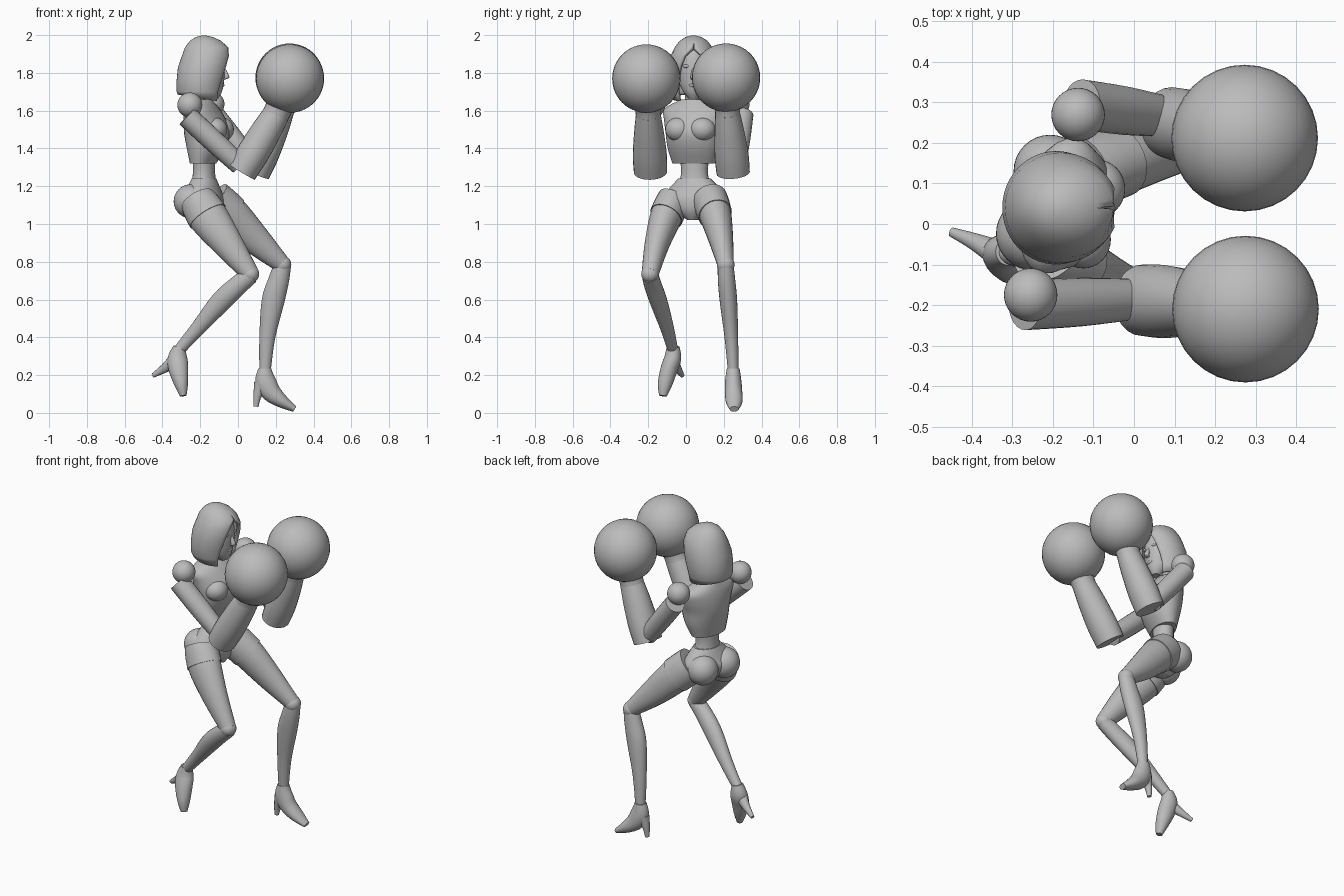
import bpy, bmesh
from math import cos, sin, pi, radians
from mathutils import Vector

cube = bpy.data.objects.get("Cube")
if cube:
    bpy.data.objects.remove(cube, do_unlink=True)

GREY = (0.5, 0.5, 0.5, 1)
grey = bpy.data.materials.new("plain grey")
grey.use_nodes = True
grey.diffuse_color = GREY
grey.node_tree.nodes["Principled BSDF"].inputs["Base Color"].default_value = GREY

SIDE = Vector((0.27, 0.96, 0)).normalized()   # twisted hips and shoulders
FWD = Vector((SIDE.y, -SIDE.x, 0))
Y = Vector((0, 1, 0))
parts = []


def finish(name, bm):
    bmesh.ops.recalc_face_normals(bm, faces=bm.faces)
    mesh = bpy.data.meshes.new(name)
    bm.to_mesh(mesh)
    bm.free()
    mesh.materials.append(grey)
    ob = bpy.data.objects.new(name, mesh)
    bpy.context.collection.objects.link(ob)
    parts.append(ob)
    return ob


def smooth_path(st, steps=4):
    """Catmull-Rom interpolation of stations (x, y, z, width, depth)."""
    p = [st[0]] + list(st) + [st[-1]]
    out = []
    for i in range(1, len(p) - 2):
        for k in range(steps):
            t = k / steps
            out.append([0.5 * (2 * b + (c - a) * t + (2 * a - 5 * b + 4 * c - d) * t * t
                               + (3 * b - a - 3 * c + d) * t ** 3)
                        for a, b, c, d in zip(*p[i - 1:i + 3])])
    return out + [list(st[-1])]


def loft(name, stations, side=Y, level=False, n=24):
    """Skin elliptical rings along a path; level rings stay horizontal."""
    st = smooth_path(stations)
    pts = [Vector(s[:3]) for s in st]
    bm = bmesh.new()
    rings = []
    for i, s in enumerate(st):
        t = pts[min(i + 1, len(pts) - 1)] - pts[max(i - 1, 0)]
        t = Vector((0, 0, 1)) if level else t.normalized()
        v = t.cross(side).normalized()
        u = v.cross(t)
        rings.append([bm.verts.new(pts[i] + u * s[3] * cos(2 * pi * k / n)
                                   + v * s[4] * sin(2 * pi * k / n)) for k in range(n)])
    for a, b in zip(rings, rings[1:]):
        for k in range(n):
            bm.faces.new((a[k], a[(k + 1) % n], b[(k + 1) % n], b[k]))
    bm.faces.new(rings[0])
    bm.faces.new(rings[-1])
    return finish(name, bm)


def ball(name, centre, r, scale=(1, 1, 1)):
    bm = bmesh.new()
    bmesh.ops.create_uvsphere(bm, u_segments=32, v_segments=20, radius=r)
    bmesh.ops.scale(bm, vec=scale, verts=bm.verts)
    bmesh.ops.translate(bm, vec=centre, verts=bm.verts)
    return finish(name, bm)


# Torso
loft("ribcage", [(-.185, .04, 1.32, .115, .065), (-.17, .04, 1.40, .14, .098),
                 (-.165, .04, 1.48, .15, .118), (-.175, .045, 1.55, .165, .108),
                 (-.19, .045, 1.61, .165, .085), (-.2, .045, 1.66, .07, .06)], SIDE, True)
loft("waist", [(-.18, .045, 1.20, .09, .065), (-.18, .045, 1.27, .072, .058),
               (-.18, .045, 1.36, .08, .058)], SIDE, True)
loft("pelvis", [(-.165, .04, 1.02, .03, .05), (-.175, .04, 1.07, .10, .09),
                (-.185, .04, 1.13, .165, .105), (-.182, .045, 1.18, .145, .088),
                (-.18, .045, 1.24, .088, .064)], SIDE, True)
for tag, s in (("near", -1), ("far", 1)):
    c = Vector((-.17, .042, 1.5)) + FWD * .065 + SIDE * s * .065
    ball(tag + "_bust", c, .068, (1, 1.05, .95))
    c = Vector((-.2, .045, 1.12)) - FWD * .03 + SIDE * s * .08
    ball(tag + "_buttock", c, .09)

# Head with face features
loft("neck", [(-.2, .04, 1.6, .055, .055), (-.19, .04, 1.66, .045, .045),
              (-.18, .04, 1.75, .045, .045)], Y, True)
loft("face", [(-.13, .04, 1.665, .025, .025), (-.14, .04, 1.70, .055, .055),
              (-.155, .04, 1.76, .08, .082), (-.165, .04, 1.84, .092, .095),
              (-.17, .04, 1.92, .08, .08), (-.175, .04, 1.96, .03, .03)], Y, True)
loft("nose", [(-.08, .04, 1.83, .008, .008), (-.068, .04, 1.80, .012, .014),
              (-.06, .04, 1.775, .016, .014), (-.075, .04, 1.765, .012, .008)], Y, True, 12)
ball("lips", (-.082, .04, 1.735), .02, (.5, 1.2, .5))
for tag, s in (("near", -1), ("far", 1)):
    ball(tag + "_eye", (-.086, .04 + s * .036, 1.835), .02, (.7, 1, .5))

# Bob hair: rows around the back of the head, opening at the face
rows = [(1.665, -.2, .12, .12, 42), (1.70, -.2, .125, .132, 41), (1.76, -.192, .133, .14, 38),
        (1.83, -.18, .138, .136, 33), (1.89, -.167, .13, .122, 24), (1.935, -.166, .115, .1, 2),
        (1.97, -.172, .082, .073, 0), (1.99, -.178, .045, .042, 0), (1.998, -.18, .01, .01, 0)]
bm = bmesh.new()
n = 36
grid = []
for z, cx, rx, ry, gap in rows:
    angles = [radians(gap + (360 - 2 * gap) * k / n) for k in range(n + 1)]
    grid.append([bm.verts.new((cx + rx * cos(a), .04 + ry * sin(a),
                               z - (.02 * cos(a) if z < 1.69 else 0))) for a in angles])
for a, b in zip(grid, grid[1:]):
    for k in range(n):
        bm.faces.new((a[k], a[k + 1], b[k + 1], b[k]))
bm.faces.new(grid[-1])
bmesh.ops.remove_doubles(bm, verts=bm.verts, dist=.0005)
hair = finish("bob_hair", bm)
solid = hair.modifiers.new("thickness", "SOLIDIFY")
solid.thickness = .02
solid.offset = -1


# Arms: shoulder ball, upper arm, forearm, cuff and round glove
def arm(tag, shoulder, top, elbow, low, wrist, glove):
    def at(p, w, d):
        return (*p, w, d)
    low, wrist, glove = Vector(low), Vector(wrist), Vector(glove)
    ball(tag + "_shoulder", shoulder, .066)
    mid = Vector(top).lerp(Vector(elbow), .5)
    loft(tag + "_upper_arm", [at(top, .062, .058), at(mid, .06, .058), at(elbow, .05, .052)])
    loft(tag + "_forearm", [at(low, .088, .08), at(low.lerp(wrist, .3), .09, .085),
                            at(low.lerp(wrist, .7), .078, .08), at(wrist, .065, .07)])
    loft(tag + "_glove_cuff", [at(wrist.lerp(low, .05), .066, .071),
                               at(wrist.lerp(glove, .2), .07, .074),
                               at(wrist.lerp(glove, .5), .1, .1)])
    ball(tag + "_glove", glove, .181)


arm("near", (-.255, -.175, 1.63), (-.27, -.2, 1.57), (.01, -.185, 1.31),
    (.02, -.188, 1.275), (.205, -.2, 1.585), (.275, -.21, 1.77))
arm("far", (-.138, .27, 1.635), (-.13, .295, 1.58), (.08, .265, 1.31),
    (.09, .25, 1.27), (.225, .22, 1.59), (.273, .212, 1.775))


# Legs: thigh, hem band, knee, shin and heeled shoe
def leg(tag, thigh, shin, shoe, heel):
    loft(tag + "_thigh", thigh)
    hem = [(*s[:3], s[3] + .005, s[4] + .005) for s in smooth_path(thigh)]
    loft(tag + "_short_hem", hem[:6:2])
    knee = Vector(thigh[-1][:3])
    ball(tag + "_knee", knee, .047)
    loft(tag + "_shin", shin)
    loft(tag + "_shoe", shoe)
    loft(tag + "_heel", heel, n=12)


leg("near",
    [(-.215, -.06, 1.13, .085, .09), (-.16, -.105, 1.04, .085, .105),
     (-.05, -.155, .89, .065, .08), (.065, -.19, .735, .045, .048)],
    [(.065, -.19, .73, .044, .048), (.0, -.175, .675, .046, .052),
     (-.09, -.145, .59, .046, .055), (-.21, -.1, .45, .036, .04),
     (-.31, -.07, .335, .028, .03)],
    [(-.31, -.068, .35, .034, .032), (-.32, -.07, .29, .045, .052),
     (-.315, -.09, .23, .045, .052), (-.3, -.112, .15, .038, .036),
     (-.29, -.122, .09, .02, .018)],
    [(-.33, -.075, .28, .035, .04), (-.39, -.045, .235, .022, .024),
     (-.45, -.02, .198, .012, .012)])
leg("far",
    [(-.13, .125, 1.13, .09, .1), (-.04, .155, 1.05, .085, .1),
     (.09, .185, .92, .065, .08), (.235, .21, .785, .043, .046)],
    [(.235, .21, .78, .042, .046), (.215, .215, .7, .046, .055),
     (.185, .225, .59, .046, .06), (.155, .24, .4, .036, .042),
     (.143, .25, .22, .028, .03)],
    [(.142, .25, .235, .034, .034), (.145, .25, .17, .043, .055),
     (.175, .252, .11, .046, .052), (.235, .255, .06, .044, .035),
     (.3, .255, .02, .024, .016)],
    [(.125, .25, .15, .034, .042), (.103, .25, .09, .022, .022),
     (.095, .25, .033, .013, .013)])

# Smooth shading with sharp rims
bpy.ops.object.select_all(action='DESELECT')
for ob in parts:
    ob.select_set(True)
bpy.context.view_layer.objects.active = parts[0]
bpy.ops.object.shade_smooth_by_angle(angle=radians(40))
